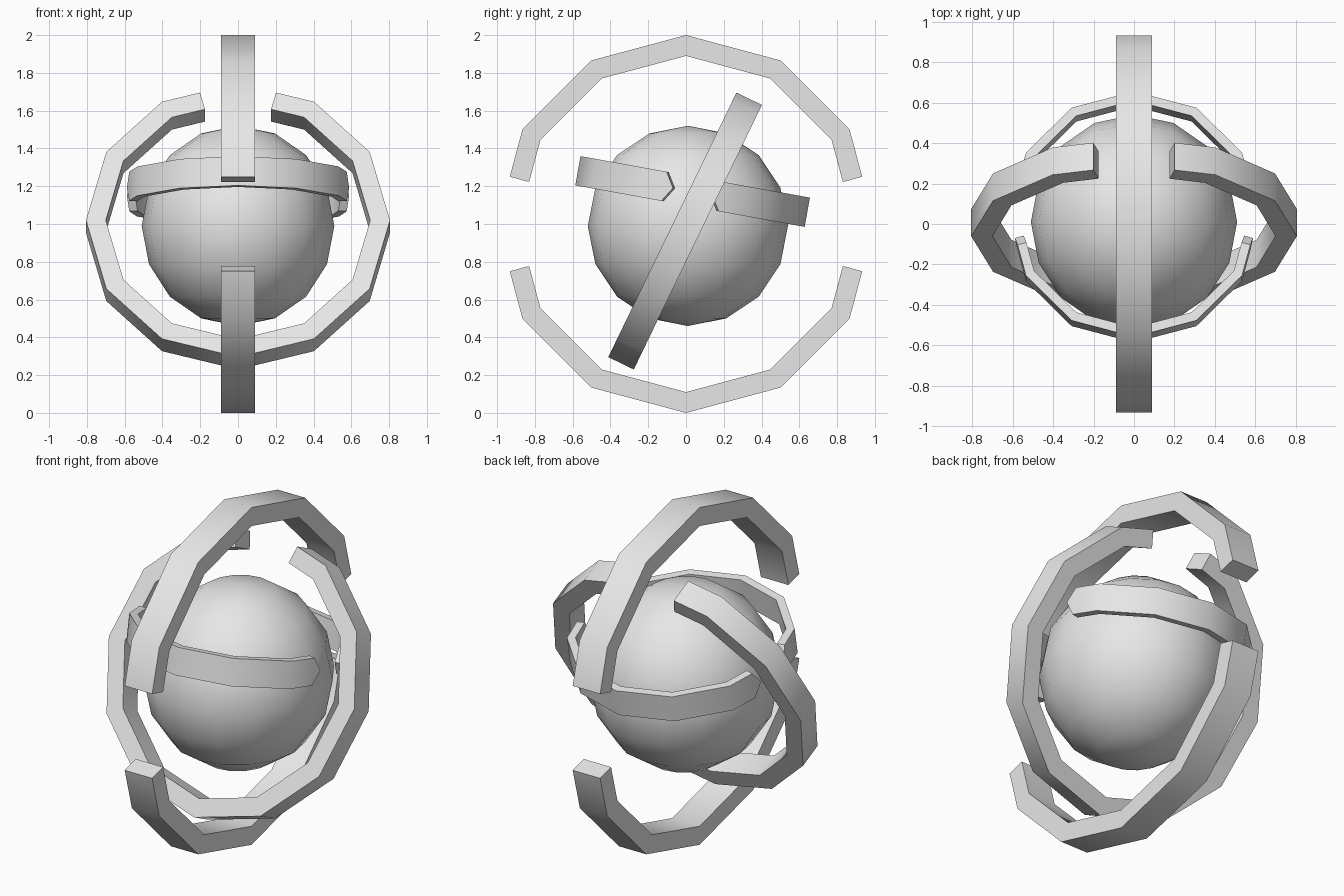
import bpy, bmesh, math
from mathutils import Vector, Matrix

if "Cube" in bpy.data.objects:
    bpy.data.objects.remove(bpy.data.objects["Cube"])

grey = bpy.data.materials.new("plain grey")
grey.diffuse_color = (0.8, 0.8, 0.8, 1)
grey.use_nodes = True
grey.node_tree.nodes["Principled BSDF"].inputs["Base Color"].default_value = grey.diffuse_color


def finish(ob):
    """Give the object its colour and smooth shading with crisp corners."""
    ob.data.materials.append(grey)
    bpy.ops.object.select_all(action='DESELECT')
    ob.select_set(True)
    bpy.context.view_layer.objects.active = ob
    bpy.ops.object.shade_smooth_by_angle(angle=math.radians(35))


def ring_arc(name, centre, e1, e2, outer, inner, width, start, end, tip=0.0):
    """Part of a twelve-sided band in the e1/e2 plane, cut at mid-edges.
    tip > 0 makes the two ends pointed."""
    e1, e2 = Vector(e1).normalized(), Vector(e2).normalized()
    frame = Matrix((e1, e2, e1.cross(e2))).transposed().to_4x4()
    frame.translation = Vector(centre)
    angles = [start] + list(range(start + 15, end, 30)) + [end]
    bm = bmesh.new()
    sections = []
    for a in angles:
        k = math.cos(math.radians(15)) if a in (start, end) else 1.0
        c, s = math.cos(math.radians(a)) * k, math.sin(math.radians(a)) * k
        sections.append([bm.verts.new((r * c, r * s, h)) for r, h in (
            (outer, -width / 2), (outer, width / 2),
            (inner, width / 2), (inner, -width / 2))])
    for p, q in zip(sections, sections[1:]):
        for i in range(4):
            j = (i + 1) % 4
            bm.faces.new((p[i], p[j], q[j], q[i]))
    for sec, a, sign in ((sections[0], start, -1), (sections[-1], end, 1)):
        if not tip:
            bm.faces.new(sec)
            continue
        # pointed end: a ridge across the thickness
        t = Vector((-math.sin(math.radians(a)), math.cos(math.radians(a)), 0))
        o = bm.verts.new((sec[0].co + sec[1].co) / 2 + t * tip * sign)
        n = bm.verts.new((sec[2].co + sec[3].co) / 2 + t * tip * sign)
        bm.faces.new((sec[0], sec[1], o))
        bm.faces.new((sec[2], sec[3], n))
        bm.faces.new((sec[1], sec[2], n, o))
        bm.faces.new((sec[3], sec[0], o, n))
    bmesh.ops.recalc_face_normals(bm, faces=bm.faces)
    bm.transform(frame)
    mesh = bpy.data.meshes.new(name)
    bm.to_mesh(mesh)
    bm.free()
    ob = bpy.data.objects.new(name, mesh)
    bpy.context.collection.objects.link(ob)
    finish(ob)


# Central ball
bpy.ops.mesh.primitive_uv_sphere_add(segments=16, ring_count=8, radius=1,
                                     location=(0, 0.01, 0.99))
ball = bpy.context.object
ball.name = "core_ball"
ball.scale = (0.51, 0.53, 0.53)
finish(ball)

# Large upright ring in two halves
for label, start in (("upper", 15), ("lower", 195)):
    ring_arc("large_ring_" + label, (0, 0, 1), (0, 1, 0), (0, 0, 1),
             1.0, 0.89, 0.18, start, start + 150)

# Middle ring, leaning back, open at the top
ring_arc("middle_ring", (0, 0.007, 0.987), (1, 0, 0), (0, 0.436, 0.90),
         0.805, 0.70, 0.15, 105, 435)

# Small, thin ring in two halves with pointed ends
for label, start in (("back", 15), ("front", 195)):
    ring_arc("small_ring_" + label, (0, 0.035, 1.172), (1, 0, 0),
             (0, 0.984, -0.178), 0.617, 0.57, 0.157, start, start + 150, 0.05)
